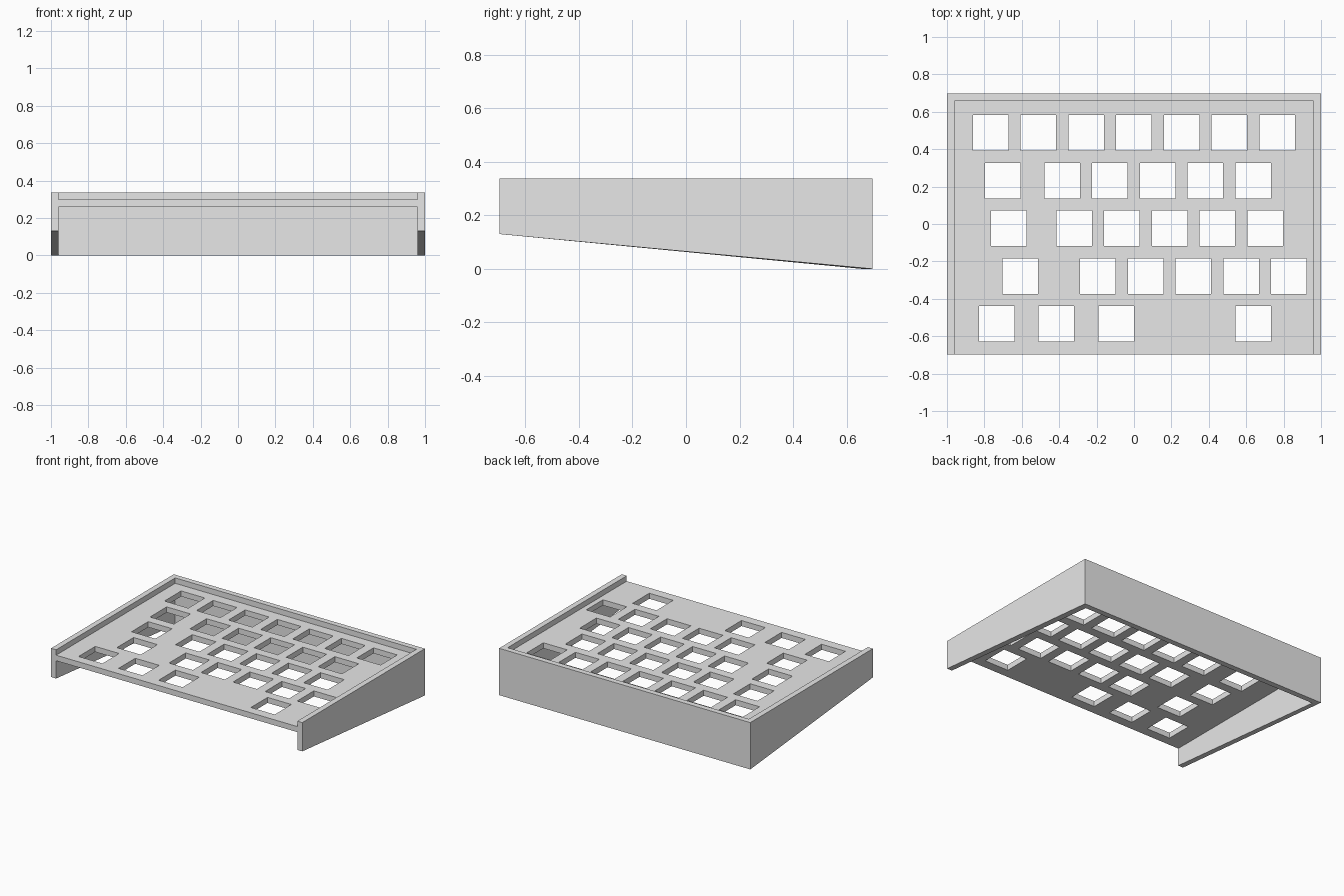
import bpy
import bmesh
from mathutils import Matrix, Vector

cube = bpy.data.objects.get("Cube")
if cube:
    bpy.data.objects.remove(cube, do_unlink=True)

HALF_W, HALF_D = 1.0, 0.697
WALL = 0.04
RIM_Z, PLATE_TOP, PLATE_BOTTOM = 0.337, 0.298, 0.258
FRONT_LOW = 0.13
HOLE, PITCH, ROW_PITCH = 0.19, 0.2552, 0.2556

grey = bpy.data.materials.new("plain grey")
grey.use_nodes = True
grey.diffuse_color = (0.8, 0.8, 0.8, 1)
grey.node_tree.nodes["Principled BSDF"].inputs["Base Color"].default_value = (0.8, 0.8, 0.8, 1)


def make_object(name, bm):
    bmesh.ops.recalc_face_normals(bm, faces=bm.faces)
    mesh = bpy.data.meshes.new(name)
    bm.to_mesh(mesh)
    bm.free()
    mesh.materials.append(grey)
    obj = bpy.data.objects.new(name, mesh)
    bpy.context.collection.objects.link(obj)
    return obj


def add_box(bm, low, high):
    low, high = Vector(low), Vector(high)
    size = Matrix.Diagonal((*(high - low), 1))
    bmesh.ops.create_cube(bm, size=1, matrix=Matrix.Translation((low + high) / 2) @ size)


def combine(target, tool, operation):
    mod = target.modifiers.new(operation.lower(), 'BOOLEAN')
    mod.operation, mod.solver, mod.object = operation, 'EXACT', tool
    tool.hide_render = True
    bpy.context.view_layer.objects.active = target
    bpy.ops.object.modifier_apply(modifier=mod.name)
    bpy.data.objects.remove(tool, do_unlink=True)


# Side and back walls: a section swept round three sides, with mitred corners
inner_x, inner_y = HALF_W - WALL, HALF_D - WALL
stations = [
    ((-HALF_W, -HALF_D), (-inner_x, -HALF_D), FRONT_LOW),
    ((-HALF_W, HALF_D), (-inner_x, inner_y), 0),
    ((HALF_W, HALF_D), (inner_x, inner_y), 0),
    ((HALF_W, -HALF_D), (inner_x, -HALF_D), FRONT_LOW),
]
bm = bmesh.new()
sections = []
for outer, inner, low in stations:
    corners = [(*outer, low), (*outer, RIM_Z), (*inner, RIM_Z), (*inner, low)]
    sections.append([bm.verts.new(c) for c in corners])
for a, b in zip(sections, sections[1:]):
    for i in range(4):
        j = (i + 1) % 4
        bm.faces.new((a[i], a[j], b[j], b[i]))
bm.faces.new(sections[0])
bm.faces.new(sections[-1])
case = make_object("keyboard_case", bm)

# Key plate, let into the walls
bm = bmesh.new()
add_box(bm, (-inner_x - WALL / 2, -HALF_D, PLATE_BOTTOM),
        (inner_x + WALL / 2, inner_y + WALL / 2, PLATE_TOP))
combine(case, make_object("key_plate", bm), 'UNION')

# Square key openings: separate keys, then an evenly spaced run (start, count)
rows = [
    ([], -0.766, 7),
    ([-0.702], -0.384, 5),
    ([-0.67], -0.32, 5),
    ([-0.608], -0.193, 5),
    ([-0.734, -0.415, -0.096], 0.638, 1),
]
bm = bmesh.new()
for r, (singles, start, count) in enumerate(rows):
    y = 0.488 - r * ROW_PITCH
    for x in singles + [start + i * PITCH for i in range(count)]:
        h = HOLE / 2
        add_box(bm, (x - h, y - h, PLATE_BOTTOM - 0.05), (x + h, y + h, PLATE_TOP + 0.05))
combine(case, make_object("key_openings", bm), 'DIFFERENCE')
